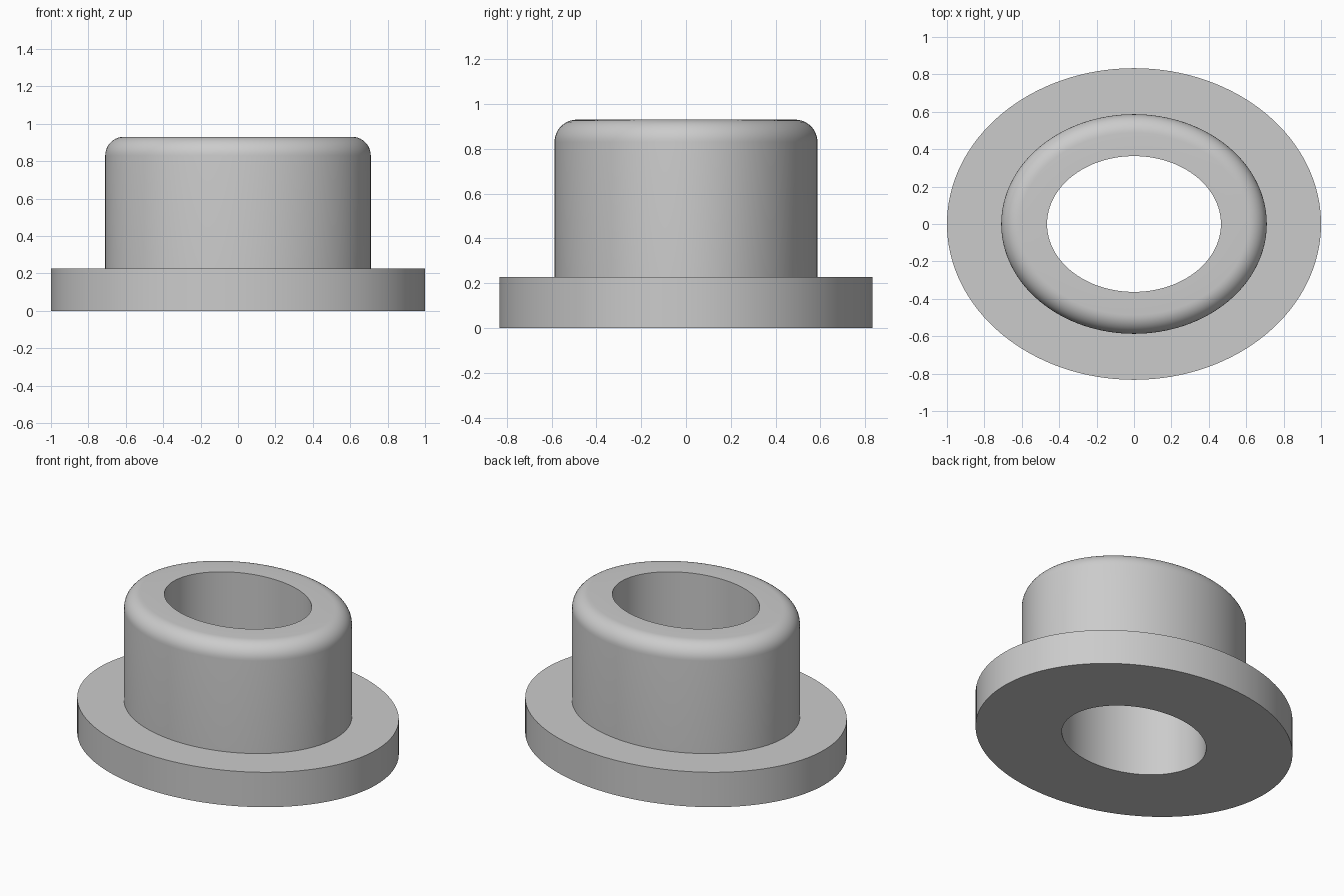
import bpy, bmesh
from math import sin, cos, pi, hypot, radians

SEGMENTS = 128
HEIGHT, FLANGE_TOP, FILLET = 0.93, 0.227, 0.10
FLANGE, BODY, HOLE = (1.0, 0.833), (0.71, 0.587), (0.465, 0.363)

cube = bpy.data.objects.get("Cube")
if cube:
    bpy.data.objects.remove(cube, do_unlink=True)

grey = bpy.data.materials.new("plain grey")
grey.use_nodes = True
colour = (0.6, 0.6, 0.6, 1)
grey.diffuse_color = colour
grey.node_tree.nodes["Principled BSDF"].inputs["Base Color"].default_value = colour


def oval(bm, radii, z, inset=0.0):
    """Ring of vertices on an ellipse, moved inward along its normal."""
    a, b = radii
    ring = []
    for i in range(SEGMENTS):
        t = 2 * pi * i / SEGMENTS
        nx, ny = b * cos(t), a * sin(t)
        n = hypot(nx, ny)
        ring.append(bm.verts.new((a * cos(t) - inset * nx / n,
                                  b * sin(t) - inset * ny / n, z)))
    return ring


# Closed section: flange, body wall, rounded shoulder, then the bore
bm = bmesh.new()
rings = [oval(bm, HOLE, 0), oval(bm, FLANGE, 0),
         oval(bm, FLANGE, FLANGE_TOP), oval(bm, BODY, FLANGE_TOP)]
STEPS = 10
for k in range(STEPS + 1):
    t = pi / 2 * k / STEPS
    rings.append(oval(bm, BODY, HEIGHT - FILLET * (1 - sin(t)), FILLET * (1 - cos(t))))
rings.append(oval(bm, HOLE, HEIGHT))

for lower, upper in zip(rings, rings[1:] + rings[:1]):
    for i in range(SEGMENTS):
        j = (i + 1) % SEGMENTS
        bm.faces.new((lower[i], lower[j], upper[j], upper[i]))
bmesh.ops.recalc_face_normals(bm, faces=bm.faces)

mesh = bpy.data.meshes.new("flanged_bushing")
bm.to_mesh(mesh)
bm.free()
mesh.materials.append(grey)
bushing = bpy.data.objects.new("flanged_bushing", mesh)
bpy.context.collection.objects.link(bushing)

# Smooth walls with crisp rims
bpy.ops.object.select_all(action='DESELECT')
bushing.select_set(True)
bpy.context.view_layer.objects.active = bushing
bpy.ops.object.shade_smooth_by_angle(angle=radians(30))
